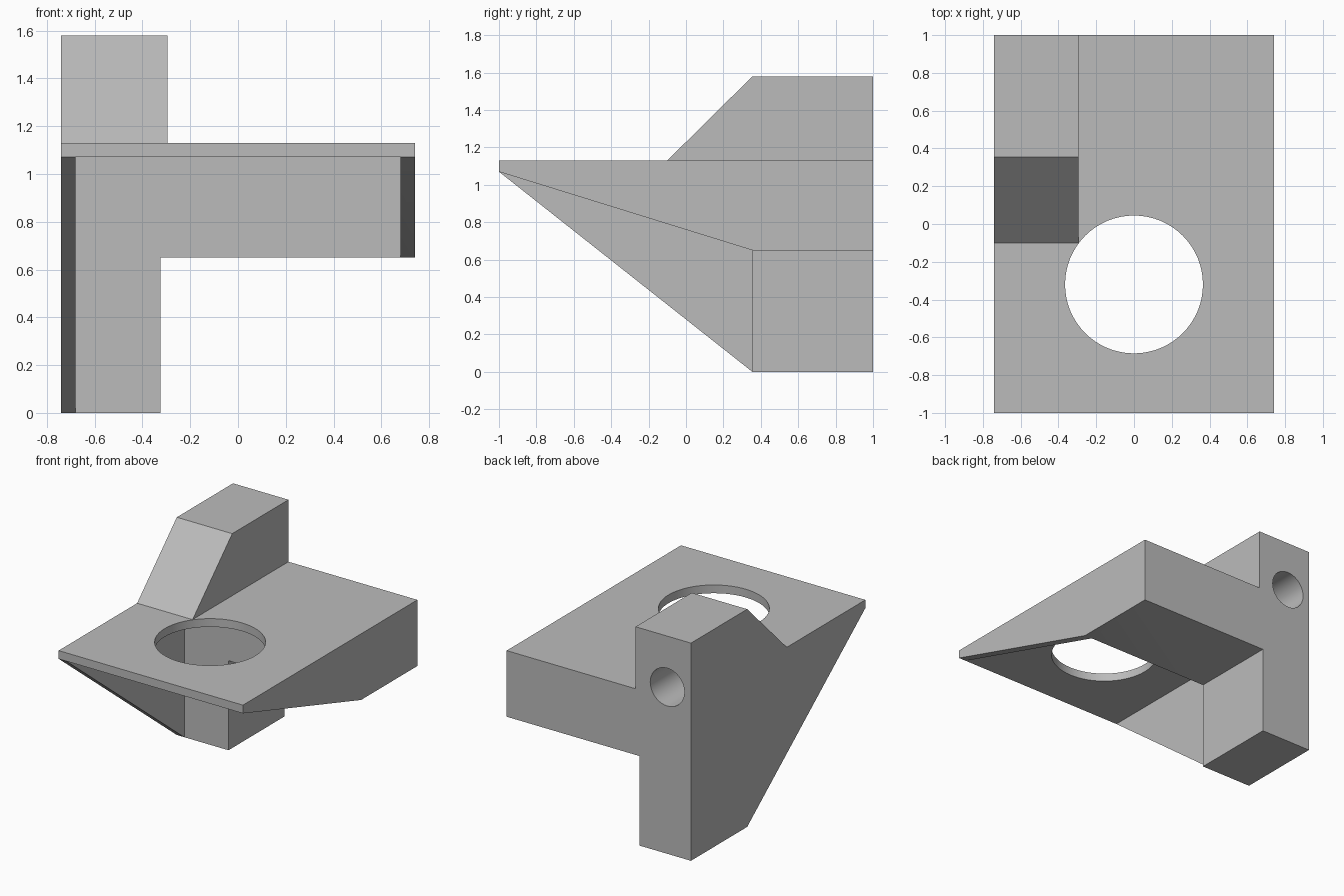
import bpy
import bmesh
from math import radians
from mathutils import Vector

cube = bpy.data.objects.get("Cube")
if cube:
    bpy.data.objects.remove(cube, do_unlink=True)

grey = bpy.data.materials.new("plain grey")
grey.use_nodes = True
grey.diffuse_color = (0.5, 0.5, 0.5, 1)
grey.node_tree.nodes["Principled BSDF"].inputs["Base Color"].default_value = (0.5, 0.5, 0.5, 1)

# Shared dimensions
SIDE, FRONT, BACK = 0.74, -1.0, 1.0
WALL = 0.06
TOP, UNDER = 1.13, 1.07
BLOCK_FRONT, BLOCK_BOTTOM = 0.355, 0.65


def slab(name, profile, x0, x1):
    """Extrude a (y, z) side profile from x0 to x1."""
    bm = bmesh.new()
    face = bm.faces.new([bm.verts.new((x0, y, z)) for y, z in profile])
    ext = bmesh.ops.extrude_face_region(bm, geom=[face])
    moved = [v for v in ext["geom"] if isinstance(v, bmesh.types.BMVert)]
    bmesh.ops.translate(bm, verts=moved, vec=(x1 - x0, 0, 0))
    bmesh.ops.recalc_face_normals(bm, faces=bm.faces)
    mesh = bpy.data.meshes.new(name)
    bm.to_mesh(mesh)
    bm.free()
    mesh.materials.append(grey)
    obj = bpy.data.objects.new(name, mesh)
    bpy.context.collection.objects.link(obj)
    return obj


def box(name, x0, x1, y0, y1, z0, z1):
    return slab(name, [(y0, z0), (y1, z0), (y1, z1), (y0, z1)], x0, x1)


def cutter(name, radius, start, end):
    """Cylinder between two points, used only to cut a hole."""
    start, end = Vector(start), Vector(end)
    axis = end - start
    bpy.ops.mesh.primitive_cylinder_add(
        vertices=64, radius=radius, depth=axis.length, location=(start + end) / 2,
        rotation=axis.to_track_quat("Z", "Y").to_euler())
    obj = bpy.context.object
    obj.name = name
    obj.hide_render = True
    obj.data.materials.append(grey)
    return obj


def combine(target, other, operation):
    mod = target.modifiers.new(other.name, "BOOLEAN")
    mod.operation, mod.solver, mod.object = operation, "EXACT", other
    bpy.context.view_layer.objects.active = target
    bpy.ops.object.modifier_apply(modifier=mod.name)
    bpy.data.objects.remove(other, do_unlink=True)


# Shelf plate, rear block and leg
bracket = box("shelf_bracket", -SIDE, SIDE, FRONT, BACK, UNDER, TOP)
parts = [
    box("rear_block", -SIDE, SIDE, BLOCK_FRONT, BACK, BLOCK_BOTTOM, TOP),
    box("leg", -SIDE, -0.325, BLOCK_FRONT, BACK, 0, TOP),
]

# Thin triangular side gussets: tall by the leg, shallow on the other side
for name, x0, x1, bottom in (("tall_gusset", -SIDE, WALL - SIDE, 0),
                             ("short_gusset", SIDE - WALL, SIDE, BLOCK_BOTTOM)):
    profile = [(FRONT, UNDER), (BLOCK_FRONT, bottom), (BACK, bottom), (BACK, UNDER)]
    parts.append(slab(name, profile, x0, x1))

# Upright block with sloped front
parts.append(slab("upright_block", [(-0.1, TOP), (BLOCK_FRONT, 1.58), (BACK, 1.58),
                                    (BACK, UNDER), (-0.1, UNDER)], -SIDE, -0.295))

for part in parts:
    combine(bracket, part, "UNION")

# Merge the flat faces of the joined parts
bm = bmesh.new()
bm.from_mesh(bracket.data)
bmesh.ops.remove_doubles(bm, verts=bm.verts, dist=0.0001)
bmesh.ops.dissolve_limit(bm, angle_limit=radians(0.5), verts=bm.verts, edges=bm.edges)
bm.to_mesh(bracket.data)
bm.free()

# Round opening in the shelf and blind bore in the back
combine(bracket, cutter("shelf_opening", 0.365, (0, -0.32, 1), (0, -0.32, 1.25)), "DIFFERENCE")
combine(bracket, cutter("back_bore", 0.137, (-0.55, 0.45, 1.21), (-0.55, 1.1, 1.21)), "DIFFERENCE")

bpy.ops.object.select_all(action="DESELECT")
bracket.select_set(True)
bpy.context.view_layer.objects.active = bracket
bpy.ops.object.shade_smooth_by_angle(angle=radians(30))
